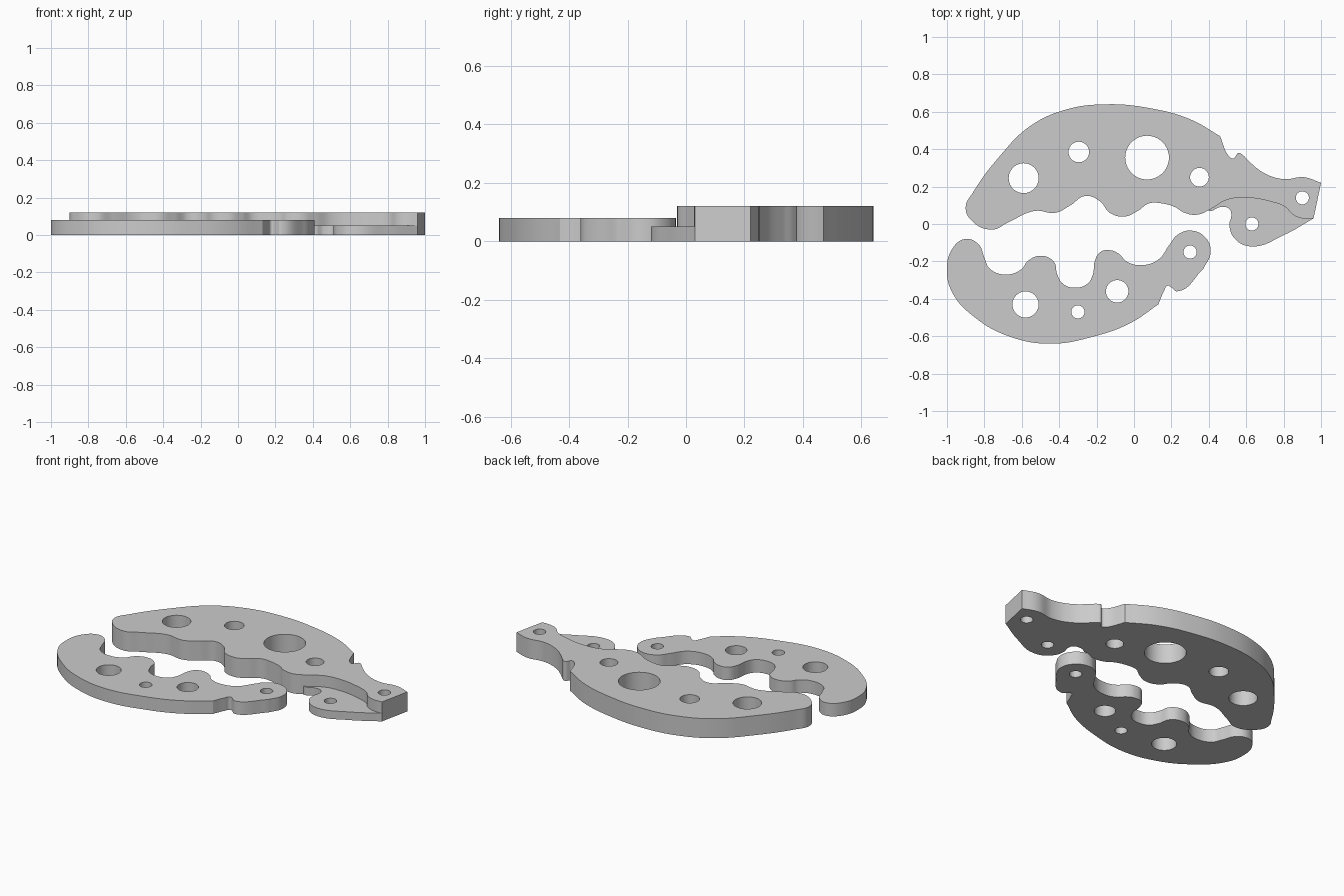
import bpy
import bmesh
import math

if "Cube" in bpy.data.objects:
    bpy.data.objects.remove(bpy.data.objects["Cube"], do_unlink=True)

UNIT = 0.01          # outlines are written in hundredths
CORNER = True        # marks an outline point with a sharp turn

grey = bpy.data.materials.new("plain_grey")
grey.use_nodes = True
grey.diffuse_color = (0.6, 0.6, 0.6, 1)
grey.node_tree.nodes["Principled BSDF"].inputs["Base Color"].default_value = grey.diffuse_color


def add_outline(curve, points):
    """Closed smooth outline through the points, sharp where marked CORNER."""
    spline = curve.splines.new('BEZIER')
    spline.use_cyclic_u = True
    spline.bezier_points.add(len(points) - 1)
    for knot, (x, y, *corner) in zip(spline.bezier_points, points):
        knot.co = (x * UNIT, y * UNIT, 0)
        kind = 'VECTOR' if corner else 'AUTO'
        knot.handle_left_type = knot.handle_right_type = kind


def add_hole(curve, x, y, radius, sides=40):
    """Round hole as an inner polygon of the same filled curve."""
    spline = curve.splines.new('POLY')
    spline.use_cyclic_u = True
    spline.points.add(sides - 1)
    for i, point in enumerate(spline.points):
        a = math.tau * i / sides
        point.co = ((x + radius * math.cos(a)) * UNIT,
                    (y + radius * math.sin(a)) * UNIT, 0, 1)


def select_only(obj):
    bpy.ops.object.select_all(action='DESELECT')
    obj.select_set(True)
    bpy.context.view_layer.objects.active = obj


def plate(name, outline, holes, thickness):
    """Flat plate standing on the floor, cut through by round holes."""
    curve = bpy.data.curves.new(name, 'CURVE')
    curve.dimensions = '2D'
    curve.fill_mode = 'BOTH'
    curve.resolution_u = 8
    curve.extrude = thickness / 2
    add_outline(curve, outline)
    for hole in holes:
        add_hole(curve, *hole)
    obj = bpy.data.objects.new(name, curve)
    bpy.context.collection.objects.link(obj)
    select_only(obj)
    bpy.ops.object.convert(target='MESH')
    obj = bpy.context.view_layer.objects.active
    obj.name = name

    # Weld the caps to the walls and lift the plate onto the floor
    bm = bmesh.new()
    bm.from_mesh(obj.data)
    bmesh.ops.remove_doubles(bm, verts=bm.verts, dist=0.00005)
    bmesh.ops.translate(bm, verts=bm.verts, vec=(0, 0, thickness / 2))
    bmesh.ops.recalc_face_normals(bm, faces=bm.faces)
    bm.to_mesh(obj.data)
    bm.free()
    obj.data.materials.clear()
    obj.data.materials.append(grey)
    return obj


def finish(obj):
    select_only(obj)
    bpy.ops.object.shade_smooth_by_angle(angle=math.radians(30))


# Upper jaw: wavy bite, hinge end with a square tip, notch and domed back
upper_bite = [(-90, 9), (-87, 2), (-76, -3), (-67, 1), (-53, 7), (-42, 6),
              (-34, 10), (-26, 15), (-18, 12), (-13, 6), (-5, 4), (2, 7),
              (8, 11), (15, 11), (22, 9), (27, 6), (34, 5), (41, 8)]
upper_hinge = [(50, 13), (61, 14), (73, 12), (81, 9), (85, 5), (90, 3),
               (96, 3, CORNER), (100, 22, CORNER), (91, 25), (80, 24),
               (70, 27), (62, 33)]
upper_notch = [(58, 37), (56, 38), (53, 35), (51, 36), (46, 47, CORNER)]
upper_back = [(30, 56), (8, 62), (-15, 64), (-37, 61), (-56, 52),
              (-72, 36), (-86, 17)]
upper_jaw = plate("upper_jaw",
                  upper_bite + upper_hinge + upper_notch + upper_back,
                  [(-59, 24.5, 8), (-29.5, 38.5, 5.5), (7, 35.5, 11.7),
                   (35, 25, 5), (90, 14, 3.5)], 0.12)

# Thin hinge tab that continues under the step of the upper jaw
tab = plate("hinge_tab",
            [(36, 9, CORNER), (41, 7), (46, 9), (51, 8), (52, 4), (51, 0),
             (54, -8), (63, -12), (80, -6), (96, 3, CORNER),
             (84, 12, CORNER), (60, 17, CORNER)],
            [(63, 0, 3.5)], 0.05)
union = upper_jaw.modifiers.new("join_tab", 'BOOLEAN')
union.operation = 'UNION'
union.solver = 'EXACT'
union.object = tab
select_only(upper_jaw)
bpy.ops.object.modifier_apply(modifier=union.name)
bpy.data.objects.remove(tab, do_unlink=True)
finish(upper_jaw)

# Lower jaw: wavy bite, rounded hinge knob, notch and curved underside
lower_bite = [(-100, -25), (-97, -13), (-90, -8), (-83, -11), (-80, -18),
              (-77, -24), (-68, -27), (-60, -24), (-57, -20), (-50, -17),
              (-43, -20), (-41, -27), (-38, -32), (-32, -34), (-25, -32),
              (-22, -27), (-21, -20), (-18, -15), (-13, -14), (-8, -16),
              (-4, -20), (4, -22), (13, -19), (19, -11)]
lower_hinge = [(23, -6), (30, -3.5), (38, -7), (41, -15), (37, -24, CORNER)]
lower_notch = [(23, -36), (20, -34), (18, -33), (16, -36), (13, -43, CORNER)]
lower_back = [(-2, -53), (-21, -60), (-45, -64), (-67, -60), (-85, -50),
              (-97, -37)]
lower_jaw = plate("lower_jaw",
                  lower_bite + lower_hinge + lower_notch + lower_back,
                  [(-58, -43, 7), (-30, -47, 3.5), (-9, -36, 6),
                   (30, -15, 3.5)], 0.08)
finish(lower_jaw)
